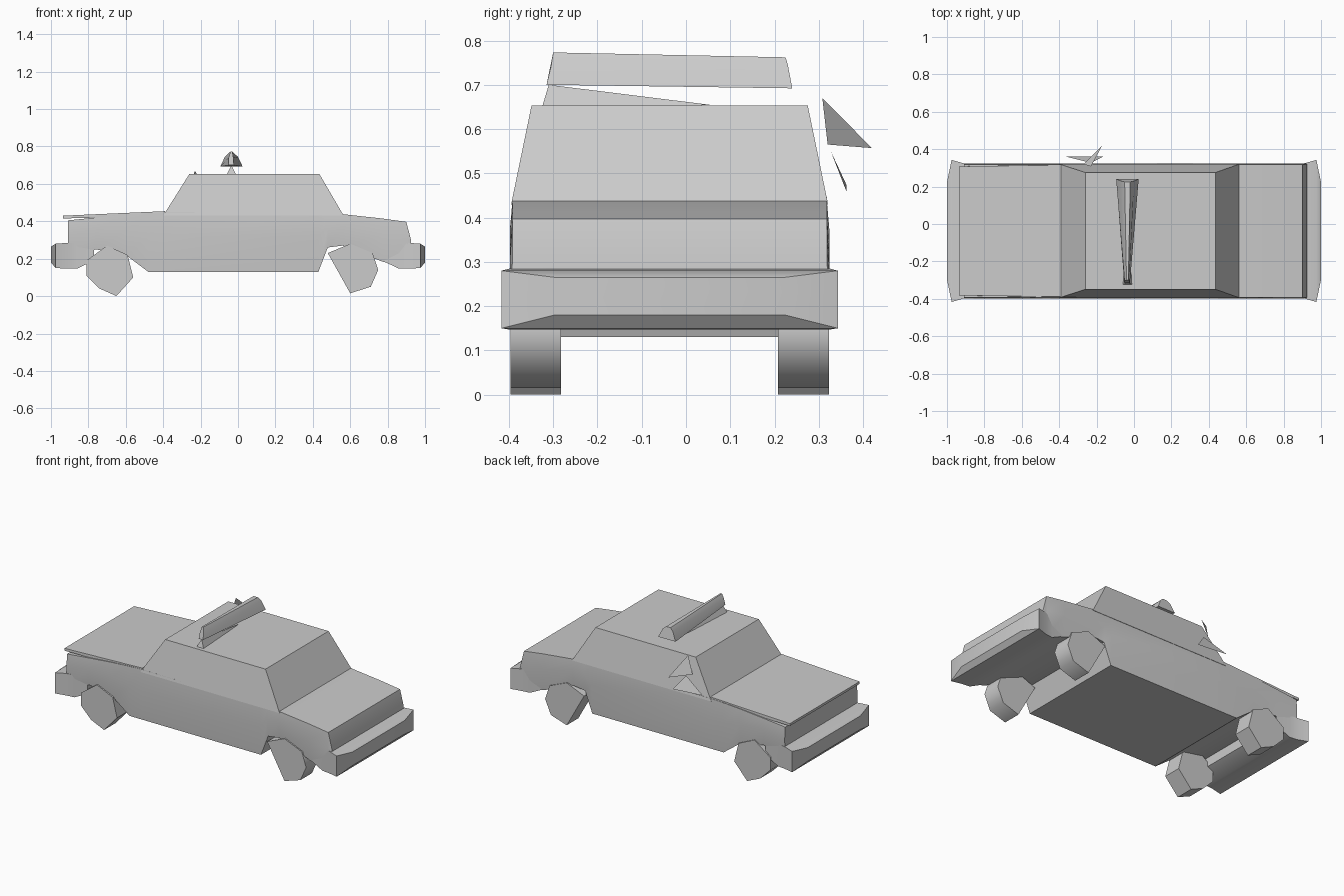
import bpy, bmesh, math

if "Cube" in bpy.data.objects:
    bpy.data.objects.remove(bpy.data.objects["Cube"])

CY = -0.037  # centre line of the car body (mirror sticks out on +y)


def make_object(name, verts, faces, smooth=35):
    mesh = bpy.data.meshes.new(name)
    mesh.from_pydata(verts, [], faces)
    bm = bmesh.new()
    bm.from_mesh(mesh)
    bmesh.ops.recalc_face_normals(bm, faces=bm.faces)
    bm.to_mesh(mesh)
    bm.free()
    mesh.shade_smooth()
    mesh.set_sharp_from_angle(angle=math.radians(smooth))
    obj = bpy.data.objects.new(name, mesh)
    bpy.context.collection.objects.link(obj)
    return obj


def bridge(name, rings, smooth=35):
    """Skin a list of equal-sized rings and cap both ends."""
    n = len(rings[0])
    verts = [v for ring in rings for v in ring]
    faces = [(k * n + i, k * n + (i + 1) % n, (k + 1) * n + (i + 1) % n, (k + 1) * n + i)
             for k in range(len(rings) - 1) for i in range(n)]
    faces += [tuple(range(n)), tuple(range(len(verts) - n, len(verts)))]
    return make_object(name, verts, faces, smooth)


def section(x, zb, zt, top, mid, bottom):
    """Symmetric six-sided cross-section of the bodywork at x."""
    zm = zb + (zt - zb) * 0.6
    half = [(top, zt), (mid, zm), (bottom, zb)]
    return [(x, CY + w, z) for w, z in half] + [(x, CY - w, z) for w, z in reversed(half)]


# Lower body with wheel arches: x, bottom z, top z
stations = [(-0.91, 0.20, 0.405), (-0.76, 0.25, 0.42), (-0.60, 0.22, 0.435),
            (-0.48, 0.13, 0.443), (-0.39, 0.13, 0.447), (0.43, 0.13, 0.44),
            (0.48, 0.26, 0.44), (0.56, 0.27, 0.438), (0.77, 0.185, 0.415),
            (0.90, 0.15, 0.397), (0.925, 0.15, 0.30)]
bridge("lower_body", [section(x, b, t, 0.355, 0.361, 0.35) for x, b, t in stations])

# Raised hood panel
bridge("hood", [section(-0.935, 0.415, 0.43, 0.345, 0.345, 0.345),
                section(-0.39, 0.43, 0.454, 0.352, 0.354, 0.354)])

# Cabin
cabin = []
for x0, x1, hw, z in [(-0.40, 0.565, 0.358, 0.43), (-0.26, 0.435, 0.312, 0.653)]:
    cabin.append([(x0, CY - hw, z), (x1, CY - hw, z), (x1, CY + hw, z), (x0, CY + hw, z)])
bridge("cabin", cabin)

# Bumpers, flared at the corners
for name, s in [("front_bumper", -1), ("rear_bumper", 1)]:
    rows = [(0.77, 0.19, 0.28, 0.35), (0.86, 0.147, 0.285, 0.355), (0.91, 0.147, 0.285, 0.361),
            (0.975, 0.15, 0.28, 0.38), (1.0, 0.18, 0.265, 0.26)]
    bridge(name, [section(s * x, b, t, w, w, w) for x, b, t, w in rows])

# Wheels as faceted prisms
front_wheel = [(-0.81, 0.19), (-0.81, 0.11), (-0.74, 0.04), (-0.65, 0.0),
               (-0.56, 0.10), (-0.59, 0.22), (-0.70, 0.27)]
rear_wheel = [(0.48, 0.23), (0.60, 0.015), (0.71, 0.05), (0.75, 0.14),
              (0.72, 0.23), (0.60, 0.28)]
for end, outline in [("front", front_wheel), ("rear", rear_wheel)]:
    for side, s in [("left", 1), ("right", -1)]:
        bridge(f"{end}_wheel_{side}",
               [[(x, CY + s * w, z) for x, z in outline] for w in (0.245, 0.36)], 50)

# Roof light bar, tapering to one end
wide = [(-0.095, 0.24, 0.692), (-0.07, 0.23, 0.745), (-0.05, 0.225, 0.762),
        (-0.02, 0.225, 0.762), (0.0, 0.23, 0.745), (0.025, 0.24, 0.692)]
narrow = [(-0.052, -0.315, 0.70), (-0.05, -0.305, 0.74), (-0.04, -0.30, 0.773),
          (-0.03, -0.30, 0.773), (-0.025, -0.305, 0.74), (-0.022, -0.315, 0.70)]
bridge("light_bar", [wide, narrow], 50)

# Light bar foot
make_object("light_bar_foot",
            [(-0.06, -0.325, 0.65), (-0.01, -0.325, 0.65), (-0.035, -0.31, 0.70), (-0.035, 0.06, 0.654)],
            [(0, 1, 2), (1, 3, 2), (3, 0, 2), (0, 3, 1)])

# Side mirror flaps
make_object("mirror_upper", [(-0.23, 0.308, 0.67), (-0.27, 0.32, 0.565), (-0.17, 0.42, 0.557)], [(0, 1, 2)])
make_object("mirror_lower", [(-0.23, 0.327, 0.55), (-0.37, 0.362, 0.475), (-0.16, 0.362, 0.46)], [(0, 1, 2)])
